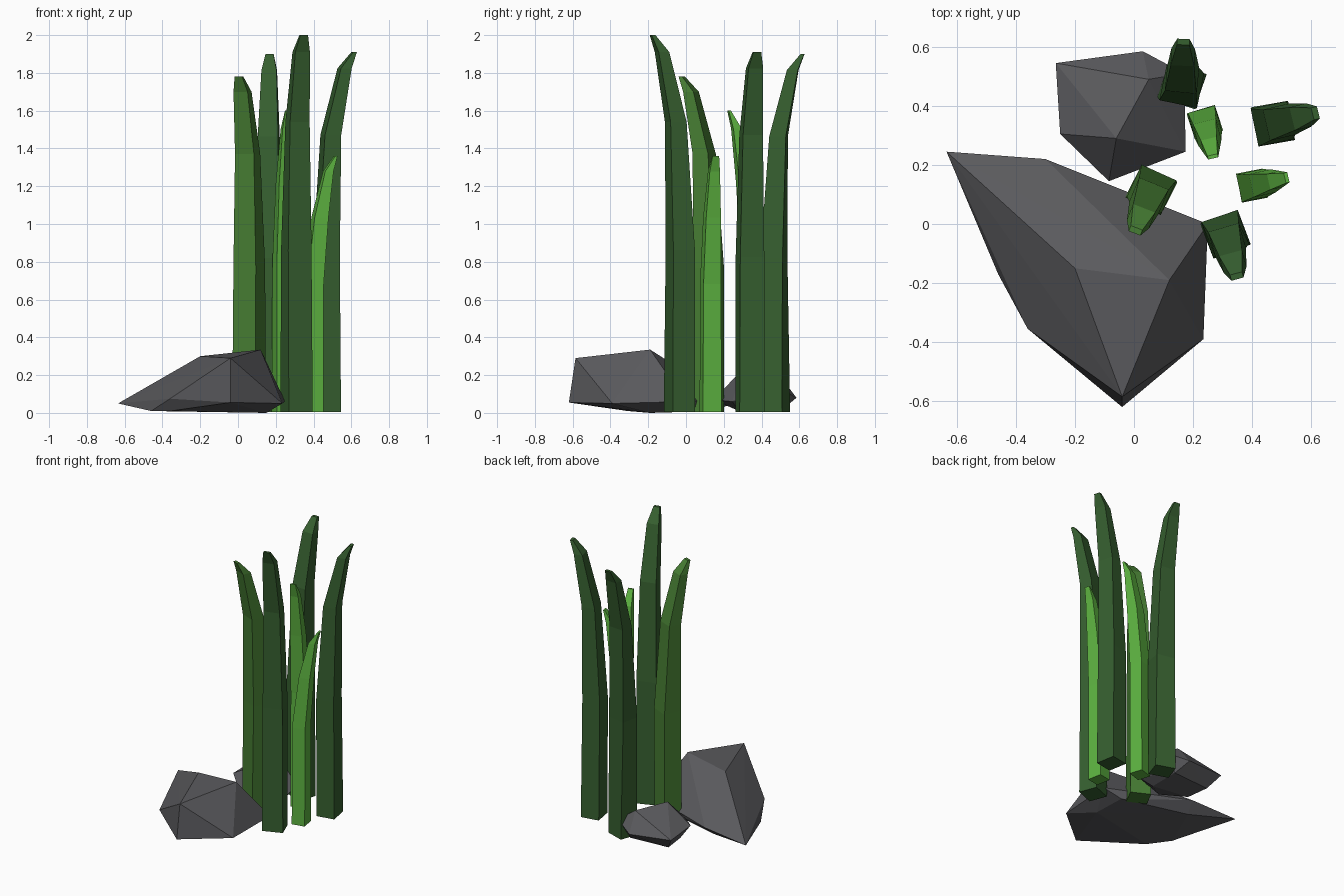
import bpy, bmesh, math
from mathutils import Vector

if "Cube" in bpy.data.objects:
    bpy.data.objects.remove(bpy.data.objects["Cube"])


def material(name, rgb):
    m = bpy.data.materials.new(name)
    m.diffuse_color = (*rgb, 1)
    m.use_nodes = True
    m.node_tree.nodes["Principled BSDF"].inputs["Base Color"].default_value = m.diffuse_color
    return m


DARK = material("dark_green", (0.037, 0.115, 0.029))
MID = material("mid_green", (0.062, 0.205, 0.033))
LIGHT = material("light_green", (0.110, 0.450, 0.052))
STONE = material("grey_stone", (0.102, 0.102, 0.110))


def finish(name, bm, mat):
    bmesh.ops.recalc_face_normals(bm, faces=bm.faces)
    me = bpy.data.meshes.new(name)
    bm.to_mesh(me)
    bm.free()
    me.materials.append(mat)
    ob = bpy.data.objects.new(name, me)
    bpy.context.collection.objects.link(ob)


# Blade rings: height fraction, lean offset, depth, width
TALL = [(0, 0, .125, .135), (.43, -.005, .12, .13), (.77, .02, .088, .108),
        (.955, .095, .058, .08), (1, .147, .02, .042)]
SHORT = [(0, 0, .09, .1), (.5, 0, .09, .095), (.76, .035, .075, .08),
         (.94, .08, .045, .055), (1, .12, .012, .035)]


def blade(name, x, y, height, facing, lean, rings, mat):
    """Four-sided tapering leaf that bends towards the lean direction."""
    bm = bmesh.new()
    lean_dir = Vector((math.cos(math.radians(lean)), math.sin(math.radians(lean)), 0))
    prev = None
    for t, off, depth, width in rings:
        a = math.radians(facing + (lean - facing) * t)
        u = Vector((math.cos(a), math.sin(a), 0))
        v = Vector((-u.y, u.x, 0))
        c = Vector((x, y, 0.005 + (height - 0.005) * t)) + lean_dir * off
        ring = [bm.verts.new(c + u * (sx * depth / 2) + v * (sy * width / 2))
                for sx, sy in ((1, 1), (-1, 1), (-1, -1), (1, -1))]
        if prev:
            for i in range(4):
                j = (i + 1) % 4
                bm.faces.new((prev[i], prev[j], ring[j], ring[i]))
        else:
            bm.faces.new(ring)
        prev = ring
    bm.faces.new(prev)
    finish(name, bm, mat)


def rock(name, points):
    """Faceted stone: convex hull of a few corner points."""
    bm = bmesh.new()
    for p in points:
        bm.verts.new(p)
    res = bmesh.ops.convex_hull(bm, input=bm.verts)
    junk = {g for g in res["geom_interior"] + res["geom_unused"]
            if isinstance(g, bmesh.types.BMVert)}
    bmesh.ops.delete(bm, geom=list(junk), context='VERTS')
    finish(name, bm, STONE)


# Tall leaves
blade("leaf_front", .31, -.035, 2.0, -69, -75, TALL, DARK)
blade("leaf_left", .058, .115, 1.78, -117, -111, TALL, MID)
blade("leaf_back", .162, .47, 1.90, 71, 88, TALL, DARK)
blade("leaf_right", .472, .34, 1.91, 10, 14, TALL, DARK)
# Short leaves
blade("young_leaf_middle", .24, .345, 1.6, -72, -77, SHORT, LIGHT)
blade("young_leaf_right", .40, .13, 1.36, 11, 13, SHORT, LIGHT)

# Stones
rock("large_rock", [
    (-.635, .245, .05), (-.30, .22, .075), (.25, 0, .06), (.235, -.39, .05),
    (-.04, -.62, .055), (-.04, -.585, .29), (-.20, -.15, .30), (.12, -.19, .335),
    (-.36, -.355, .075), (-.46, -.17, .01), (-.36, -.31, .01),
    (.15, -.19, 0), (.13, .03, .01), (-.32, .15, .01)])
rock("small_rock", [
    (-.265, .545, .10), (.03, .585, .08), (-.25, .305, .11), (-.085, .145, .07),
    (.175, .245, .06), (.17, .51, .12), (.05, .49, .205), (-.06, .29, .22),
    (-.20, .48, .01), (-.18, .32, .01), (.08, .28, .01), (.08, .50, .01)])
